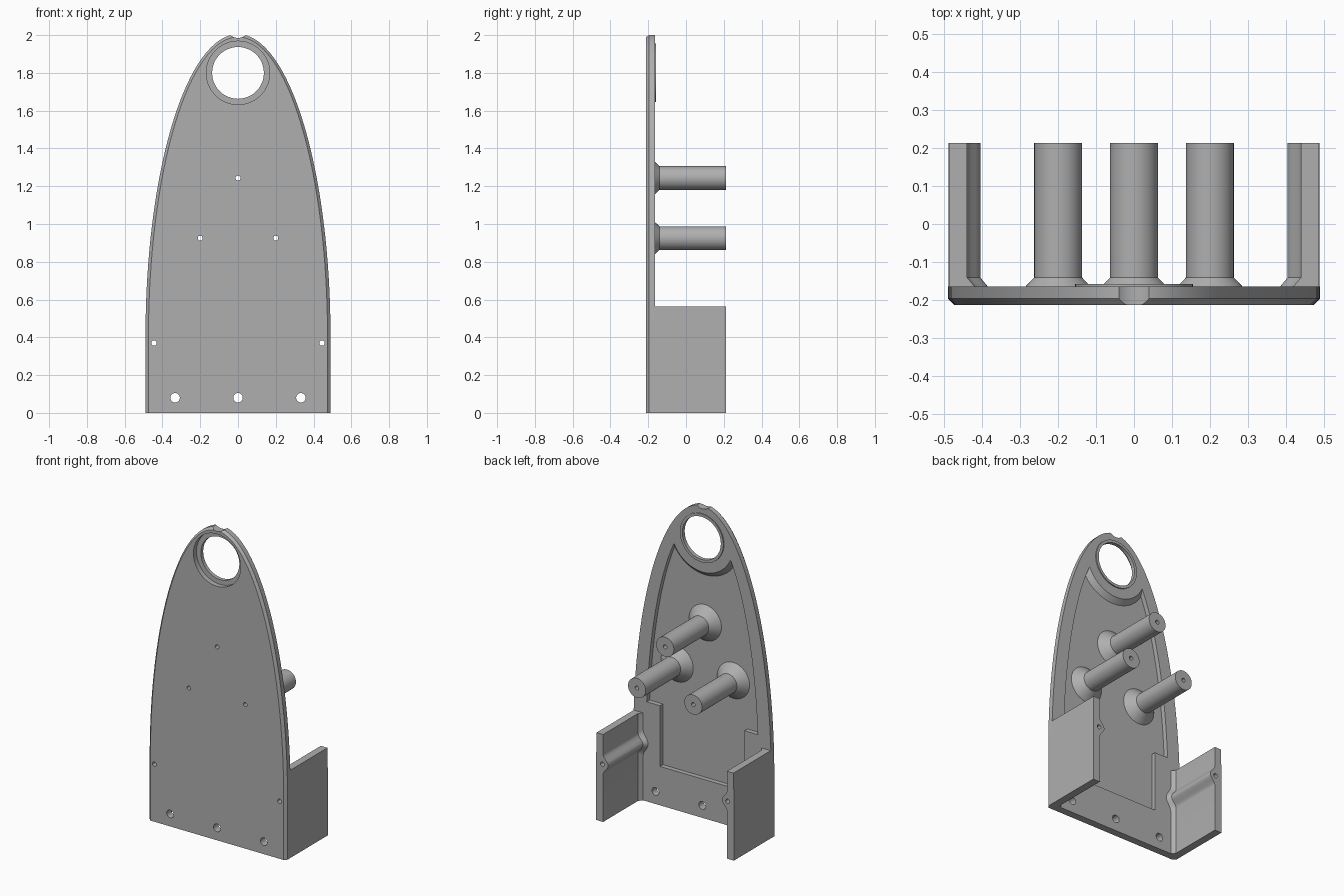
import bpy, bmesh
from math import sin, cos, pi, radians

cube = bpy.data.objects.get("Cube")
if cube:
    bpy.data.objects.remove(cube, do_unlink=True)

grey = bpy.data.materials.new("mid grey")
grey.use_nodes = True
colour = (0.43, 0.43, 0.43, 1)
grey.diffuse_color = colour
grey.node_tree.nodes["Principled BSDF"].inputs["Base Color"].default_value = colour

FRONT, BACK, END = -0.213, -0.165, 0.213


def loft(name, sections):
    """Solid through matching (x, z) outlines placed at successive y depths."""
    bm = bmesh.new()
    rings = [[bm.verts.new((x, y, z)) for x, z in pts] for y, pts in sections]
    n = len(rings[0])
    for a, b in zip(rings, rings[1:]):
        for i in range(n):
            j = (i + 1) % n
            bm.faces.new((a[i], a[j], b[j], b[i]))
    bm.faces.new(rings[0])
    bm.faces.new(rings[-1][::-1])
    bmesh.ops.recalc_face_normals(bm, faces=bm.faces)
    mesh = bpy.data.meshes.new(name)
    bm.to_mesh(mesh)
    bm.free()
    mesh.materials.append(grey)
    ob = bpy.data.objects.new(name, mesh)
    bpy.context.collection.objects.link(ob)
    return ob


def circle(x, z, r, n=48):
    return [(x + r * cos(2 * pi * i / n), z + r * sin(2 * pi * i / n)) for i in range(n)]


def rod(name, x, z, *stations):
    return loft(name, [(y, circle(x, z, r)) for y, r in stations])


def arch(a, b, n=64):
    """Straight sides topped by half an ellipse that springs from z = 0.4."""
    top = [(a * cos(pi * i / n), 0.4 + b * sin(pi * i / n)) for i in range(n + 1)]
    return [(a, 0)] + top + [(-a, 0)]


def cut(ob, cutter):
    mod = ob.modifiers.new("cut", "BOOLEAN")
    mod.operation = "DIFFERENCE"
    mod.solver = "EXACT"
    mod.object = cutter
    bpy.context.view_layer.objects.active = ob
    bpy.ops.object.modifier_apply(modifier=mod.name)
    bpy.data.objects.remove(cutter, do_unlink=True)


def drill(ob, x, z, r, y0=-0.3, y1=0.3):
    cut(ob, rod("drill", x, z, (y0, r), (y1, r)))


# Arched plate with a chamfered front edge
rim = arch(0.49, 1.605)
plate = loft("arched_plate", [(FRONT, arch(0.474, 1.59)), (-0.197, rim), (BACK, rim)])

# Shallow pocket in the back, stepped at the bottom and curved round the eye
pocket = [(x, z) for x, z in arch(0.4, 1.515)[1:-1] if z > 0.64]
pocket = [(0.3, 0.25), (0.3, 0.64), (0.395, 0.64)] + pocket
pocket += [(-0.395, 0.64), (-0.3, 0.64), (-0.3, 0.25)]
pocket_cutter = loft("pocket_cutter", [(-0.195, pocket), (-0.12, pocket)])
cut(pocket_cutter, rod("eye_surround", 0, 1.8, (-0.205, 0.26), (-0.1649, 0.22), (-0.1, 0.22)))
cut(plate, pocket_cutter)

# Eye with a front counterbore, and the notch at the tip
drill(plate, 0, 1.8, 0.168, y1=-0.182)
drill(plate, 0, 1.8, 0.137)
drill(plate, 0, 2.048, 0.063)
eye_ring = rod("eye_ring", 0, 1.8, (-0.175, 0.155), (-0.158, 0.155))
drill(eye_ring, 0, 1.8, 0.137)

# Mounting holes along the bottom edge
for x in (-0.333, 0, 0.333):
    drill(plate, x, 0.08, 0.025)
parts = [plate, eye_ring]

# Flared standoffs with screw holes
for name, x, z in (("top", 0, 1.243), ("left", 0.2, 0.925), ("right", -0.2, 0.925)):
    post = rod(name + "_standoff", x, z, (-0.2, 0.12), (-0.141, 0.063), (END, 0.063))
    drill(post, x, z, 0.013)
    drill(plate, x, z, 0.013)
    parts.append(post)


def wall_outline(side, inner, bump, half):
    """Side wall section with a rounded screw rib on its inner face."""
    steps = 20
    pts = [(0.4895, 0), (0.4895, 0.4), (0.487, 0.562), (inner, 0.562)]
    for i in range(steps + 1):
        t = 1 - 2 * i / steps
        pts.append((inner - bump * (0.5 + 0.5 * cos(pi * t)), 0.37 + half * t))
    pts.append((inner, 0))
    return [(side * x, z) for x, z in pts]


# Side walls, widening where they meet the plate
for name, s in (("left", 1), ("right", -1)):
    slim = wall_outline(s, 0.44, 0.035, 0.065)
    foot = wall_outline(s, 0.42, 0.035, 0.085)
    wall = loft(name + "_side_wall", [(-0.17, foot), (BACK, foot), (-0.141, slim), (END, slim)])
    drill(wall, s * 0.445, 0.37, 0.014)
    drill(plate, s * 0.445, 0.37, 0.014)
    parts.append(wall)

# Smooth curves, crisp edges
for ob in parts:
    bpy.ops.object.select_all(action="DESELECT")
    ob.select_set(True)
    bpy.context.view_layer.objects.active = ob
    bpy.ops.object.shade_smooth_by_angle(angle=radians(30))
